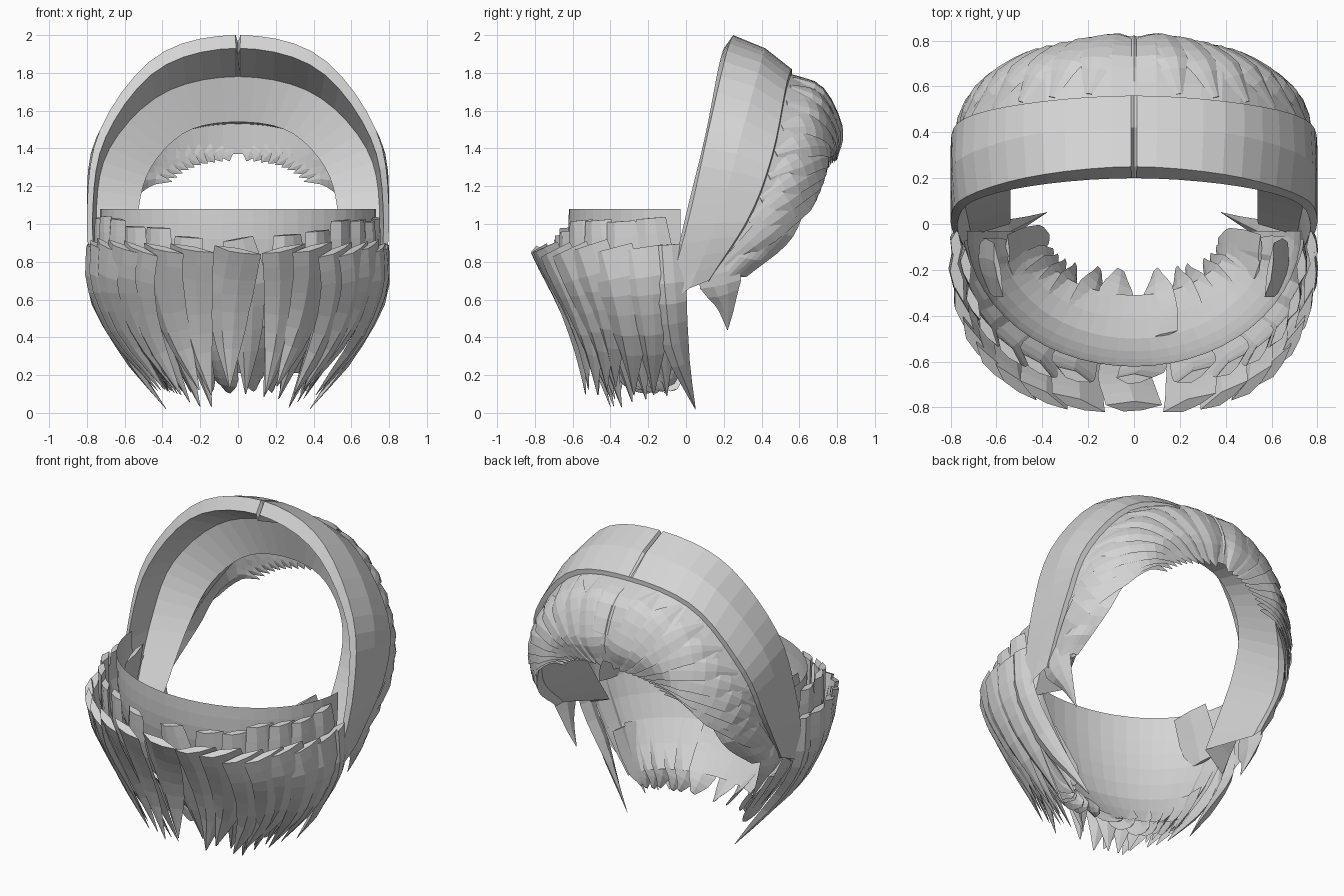
import bpy, bmesh, math, random
from mathutils import Vector

random.seed(4)
cube = bpy.data.objects.get("Cube")
if cube:
    bpy.data.objects.remove(cube)

SHADE = (0.66, 0.66, 0.66, 1)
grey = bpy.data.materials.new("hair grey")
grey.use_nodes = True
grey.diffuse_color = SHADE
grey.node_tree.nodes["Principled BSDF"].inputs["Base Color"].default_value = SHADE


def make(name, verts, faces):
    mesh = bpy.data.meshes.new(name)
    mesh.from_pydata([tuple(v) for v in verts], [], faces)
    bm = bmesh.new()
    bm.from_mesh(mesh)
    bmesh.ops.remove_doubles(bm, verts=bm.verts, dist=0.0005)
    bmesh.ops.recalc_face_normals(bm, faces=bm.faces)
    bm.to_mesh(mesh)
    bm.free()
    mesh.materials.append(grey)
    obj = bpy.data.objects.new(name, mesh)
    bpy.context.collection.objects.link(obj)
    return obj


def grid(name, rows):
    """Skin a list of equally long rows of points."""
    n = len(rows[0])
    faces = [(i * n + j, i * n + j + 1, (i + 1) * n + j + 1, (i + 1) * n + j)
             for i in range(len(rows) - 1) for j in range(n - 1)]
    return make(name, [p for row in rows for p in row], faces)


def spline(pts, u, after=None):
    """Point at u (0 to 1) on a smooth curve through pts."""
    pts = [Vector(p) for p in pts]
    k = min(int(u * (len(pts) - 1)), len(pts) - 2)
    f = u * (len(pts) - 1) - k
    b, c = pts[k], pts[k + 1]
    a = pts[k - 1] if k else 2 * b - c
    d = pts[k + 2] if k + 2 < len(pts) else (after or 2 * c - b)
    return 0.5 * (2 * b + (c - a) * f + (2 * a - 5 * b + 4 * c - d) * f * f
                  + (3 * b - a - 3 * c + d) * f ** 3)


def flip(p, side):
    return Vector((p[0] * side, p[1], p[2]))


def blade(name, path, widths, thick, outward, steps=8):
    """Tapered lock with a raised ridge, following path."""
    verts, faces = [], []
    for i in range(steps + 1):
        u = i / steps
        p = spline(path, u)
        tangent = (spline(path, min(1, u + 0.02)) - spline(path, max(0, u - 0.02))).normalized()
        n = outward(p)
        n = (n - tangent * n.dot(tangent)).normalized()
        s = tangent.cross(n)
        k = min(int(u * (len(widths) - 1)), len(widths) - 2)
        f = u * (len(widths) - 1) - k
        w = widths[k] * (1 - f) + widths[k + 1] * f
        t = thick * min(1, w / max(widths) * 1.5)
        verts += [p + s * w, p + s * w * 0.35 + n * t, p - s * w * 0.3 + n * t * 0.8,
                  p - s * w, p - n * t * 0.6]
    for i in range(steps):
        for j in range(5):
            a, b = i * 5 + j, i * 5 + (j + 1) % 5
            faces.append((a, b, b + 5, a + 5))
    faces += [tuple(range(5)), tuple(range(steps * 5, steps * 5 + 5))]
    return make(name, verts, faces)


# Arches of the hair, each from the lower end to the crown
inner = [(.54, 0, .68), (.53, .25, 1.05), (.46, .39, 1.3), (.27, .47, 1.49), (0, .5, 1.54)]
brow = [(.71, -.05, .6), (.75, .19, 1.05), (.68, .32, 1.4), (.4, .42, 1.69), (0, .45, 1.78)]
lip = [(.74, -.11, .57), (.77, 0, 1.05), (.7, .1, 1.46), (.42, .17, 1.82), (0, .2, 1.93)]
rim = [(.76, -.11, .57), (.8, .02, 1.05), (.73, .12, 1.5), (.43, .21, 1.89), (0, .25, 2)]
middle = [(.77, .02, .66), (.8, .18, 1.05), (.75, .29, 1.46), (.44, .39, 1.83), (0, .42, 1.93)]
ridge = [(.76, .12, .7), (.8, .34, 1.05), (.74, .46, 1.38), (.44, .53, 1.73), (0, .56, 1.82)]
step = [(x * .965, y, z * .985) for x, y, z in ridge]
swell = [(.75, .2, .7), (.76, .43, .98), (.68, .58, 1.28), (.42, .68, 1.6), (0, .72, 1.73)]
curl = [(.73, .28, .72), (.72, .49, .93), (.6, .64, 1.2), (.37, .75, 1.46), (0, .82, 1.53)]
hem = [(.69, .32, .72), (.66, .55, .91), (.57, .65, 1.13), (.33, .74, 1.32), (0, .8, 1.37)]
lining = [(x * .95, y - .03, z) for x, y, z in curl]
# Columns along half an arch, with a narrow one for the parting
COLUMNS = [j / 18 for j in range(18)] + [0.993, 1]


def arch(pts, t):
    return spline(pts, t, flip(pts[-2], -1))


def both_sides(half):
    return half + [flip(p, -1) for p in reversed(half[:-1])]


def full_arch(pts, dip=0.0):
    half = [arch(pts, t) for t in COLUMNS]
    half[-1].z -= dip
    return both_sides(half)


def sheet(t, u):
    return spline([arch(c, t) for c in (step, swell, curl, hem)], u)


def from_head(p):
    return p - Vector((0, 0.2, 1.1))


# Front band of hair with its parting, inner wall and forehead strip
grid("front_hair_band", [full_arch(inner), full_arch(brow), full_arch(lip, .04), full_arch(rim, .04),
                         full_arch(middle, .02), full_arch(ridge), full_arch(step)])

# Swept back hair with shallow furrows, lined on the inside
rows = []
for i in range(9):
    u = i / 8
    half = []
    for j, t in enumerate(COLUMNS):
        p = sheet(t, u)
        half.append(p + from_head(p).normalized() * 0.008 * (j % 3 - 1) * math.sin(math.pi * u))
    rows.append(both_sides(half))
grid("back_hair", rows + [full_arch(lining), full_arch(inner)])

# Broad locks gathered toward the back, and the tails behind the ears
for side in (1, -1):
    for i in range(10):
        t = 0.03 + i * 0.095
        path = [sheet(t + (1 - t) * 0.62 * u, u) for u in (0.03, 0.35, 0.7, 0.97)]
        tip = path[-1].lerp(Vector((0, 0.79, 1.31)), 0.27)
        tip.z -= 0.03
        path = [flip(p, side) for p in path + [tip]]
        blade("back_lock", path, [.02, .08, .085, .045, .002], 0.014, from_head, 12)
    tail = [flip(p, side) for p in [(.74, .15, .88), (.73, .18, .7), (.68, .21, .57), (.62, .22, .44)]]
    blade("hair_tail", tail, [.08, .12, .05, .002], 0.025, lambda p: Vector((p.x, 0, 0)))


def around(angle, a, b, z, power=0.72, y0=-0.05):
    """Point on the rounded outline of the jaw."""
    c, s = math.cos(angle), max(0.0, math.sin(angle))
    return Vector((math.copysign(a * abs(c) ** power, c), y0 - b * s ** power, z))


def from_jaw(p):
    return Vector((p.x, p.y + 0.1, 0))


# Smooth bowl under the beard
profile = [(.73, .59, 1.08), (.725, .59, .92), (.7, .56, .72), (.59, .47, .46), (.43, .28, .21)]
bowl = [[around(math.pi * j / 28, *spline(profile, i / 8), power=1, y0=-.03) for j in range(29)]
        for i in range(9)]
grid("beard_base", bowl)


def beard_row(name, count, start, profile, widths, thick, jitter, side_rise):
    for i in range(count):
        angle = math.radians(start + (180 - 2 * start) * i / (count - 1))
        rise = abs(math.cos(angle)) * side_rise + random.uniform(-jitter, jitter) * 0.4
        drop = random.uniform(-jitter, jitter)
        sway = random.uniform(-0.06, 0.06)
        path = []
        for k, (a, b, z) in enumerate(profile):
            f = k / (len(profile) - 1)
            path.append(around(angle + sway * f, a, b, z + rise * (1 - f) + drop * f))
        blade(name, path, widths, thick, from_jaw)


# Overlapping rows of beard locks, outermost first
beard_row("outer_beard_lock", 15, 9, [(.77, .74, .86), (.77, .63, .66), (.65, .53, .4), (.43, .49, .12)],
          [.125, .125, .085, .003], 0.032, 0.03, 0.02)
beard_row("middle_beard_lock", 13, 7, [(.73, .62, .92), (.72, .59, .7), (.57, .47, .38), (.36, .36, .06)],
          [.08, .11, .08, .003], 0.028, 0.05, 0.12)
beard_row("inner_beard_lock", 14, 5, [(.55, .44, .45), (.48, .35, .31), (.41, .24, .19), (.37, .15, .13)],
          [.08, .09, .08, .02], 0.012, 0.02, 0.0)

# Long locks closing the beard at the sides, with short plates inside the jaw
for side in (1, -1):
    path = [flip(p, side) for p in [(.77, -.1, .89), (.76, -.08, .62), (.61, -.05, .34), (.38, .05, .02)]]
    blade("side_beard_lock", path, [.08, .085, .07, .002], 0.03, from_jaw)
    path = [flip(p, side) for p in [(.59, -.2, 1.04), (.63, -.19, .88), (.66, -.18, .72)]]
    blade("jaw_plate", path, [.12, .13, .1], 0.015, from_jaw)
